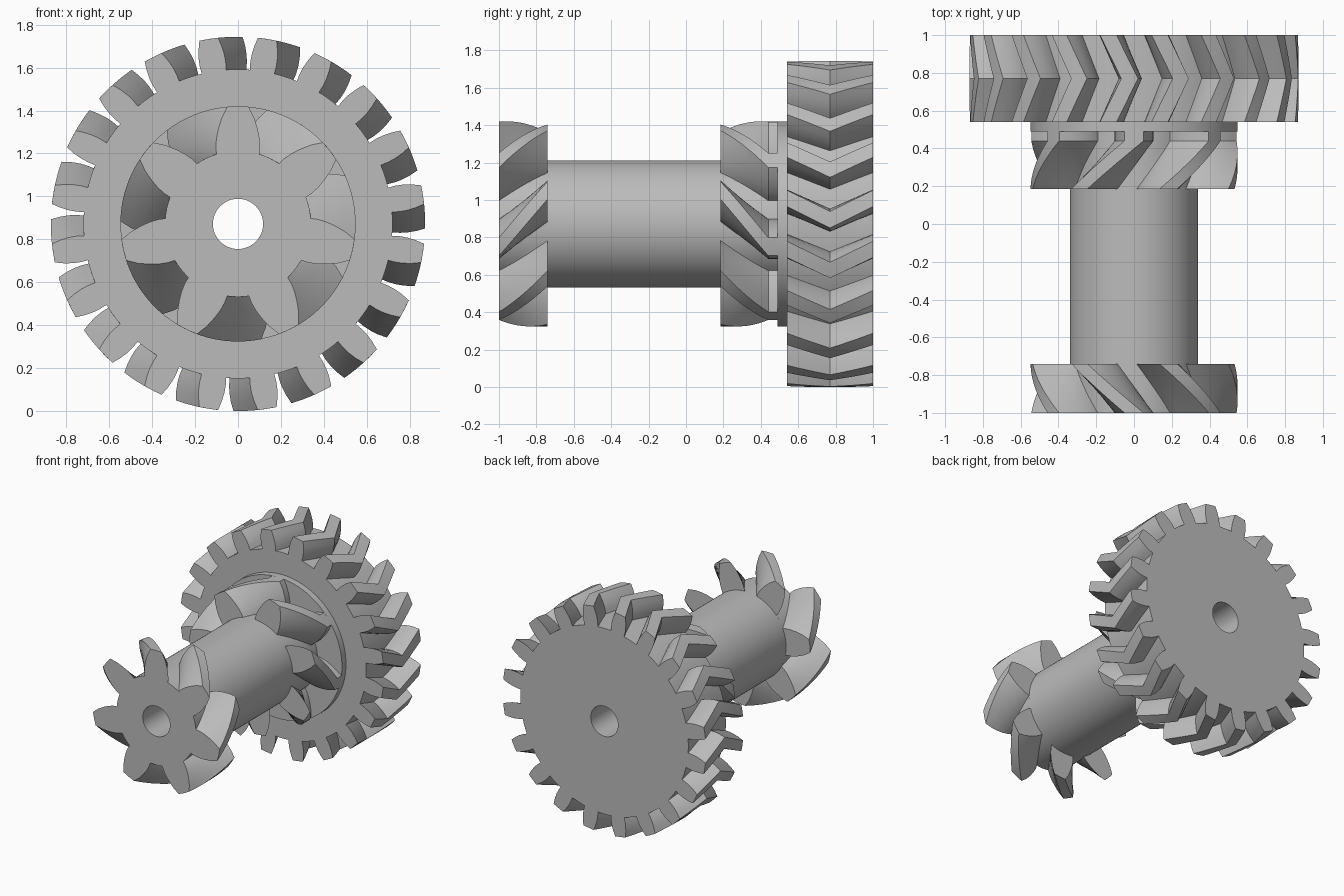
import bpy, bmesh
from math import cos, sin, radians

AXIS_Z = 0.872
BORE = 0.117

old = bpy.data.objects.get("Cube")
if old:
    bpy.data.objects.remove(old, do_unlink=True)

grey = bpy.data.materials.new("plain grey")
grey.use_nodes = True
colour = (0.5, 0.5, 0.5, 1)
grey.diffuse_color = colour
grey.node_tree.nodes["Principled BSDF"].inputs["Base Color"].default_value = colour


def circle(radius, sides=96):
    return [(radius, 360 * i / sides) for i in range(sides)]


def gear_profile(teeth, offset, flank):
    """Polar outline; flank lists (radius, half angle) from root to tip."""
    pitch = 360 / teeth
    root, tip = flank[0], flank[-1]
    gap = pitch - 2 * root[1]
    points = []
    for i in range(teeth):
        mid = offset + i * pitch
        points += [(r, mid - a) for r, a in flank]
        points.append((tip[0], mid))
        points += [(r, mid + a) for r, a in reversed(flank)]
        points += [(root[0], mid + root[1] + gap * k / 4) for k in (1, 2, 3)]
    return points


def twist(y0, y1, a0, a1, steps):
    return [(y0 + (y1 - y0) * i / steps, a0 + (a1 - a0) * i / steps)
            for i in range(steps + 1)]


def loft(bm, profile, stations):
    """Sweep an outline along y with a twist; returns its two end loops."""
    rings = []
    for y, turn in stations:
        rings.append([bm.verts.new((r * cos(radians(a + turn)), y,
                                    AXIS_Z + r * sin(radians(a + turn))))
                      for r, a in profile])
    n = len(profile)
    for low, high in zip(rings, rings[1:]):
        for i in range(n):
            j = (i + 1) % n
            bm.faces.new((low[i], low[j], high[j], high[i]))
    return [[bm.edges.get((ring[i], ring[(i + 1) % n])) for i in range(n)]
            for ring in (rings[0], rings[-1])]


def make_part(name, profile, stations, capped=True):
    bm = bmesh.new()
    outer = loft(bm, profile, stations)
    if capped:
        ends = [(stations[0][0], 0), (stations[-1][0], 0)]
        inner = loft(bm, circle(BORE, 48), ends)
        for a, b in zip(outer, inner):
            bmesh.ops.triangle_fill(bm, edges=a + b, use_beauty=True)
    bmesh.ops.recalc_face_normals(bm, faces=bm.faces[:])
    mesh = bpy.data.meshes.new(name)
    bm.to_mesh(mesh)
    bm.free()
    mesh.materials.append(grey)
    obj = bpy.data.objects.new(name, mesh)
    bpy.context.collection.objects.link(obj)
    bpy.ops.object.select_all(action='DESELECT')
    obj.select_set(True)
    bpy.context.view_layer.objects.active = obj
    bpy.ops.object.shade_smooth_by_angle(angle=radians(28))
    return obj


# Large herringbone wheel
wheel = gear_profile(20, 9, [(0.72, 4.6), (0.755, 4.65), (0.79, 4.4),
                             (0.83, 3.8), (0.872, 2.9)])
make_part("herringbone_wheel", wheel,
          twist(0.54, 0.77, 0, -7.5, 6) + twist(0.77, 1, -7.5, 0, 6)[1:])

# Two small helical pinions with opposite twist
pinion = gear_profile(7, 90, [(0.34, 17.1), (0.37, 16.2), (0.41, 14.2),
                              (0.45, 11.8), (0.5, 8.7), (0.548, 5.2)])
make_part("front_pinion", pinion, twist(-1, -0.74, 0, 32, 16))
make_part("rear_pinion", pinion,
          twist(0.185, 0.44, 32, 0, 16) + [(0.49, 0)])

# Shaft between the pinions, and collar against the wheel
make_part("shaft", circle(0.34), [(-0.74, 0), (0.185, 0)], capped=False)
make_part("collar", circle(0.548), [(0.49, 0), (0.54, 0)])

# Bore lining along the shaft
make_part("shaft_bore", circle(BORE, 48), [(-0.74, 0), (0.185, 0)], capped=False)
bpy.data.objects["shaft_bore"].data.flip_normals()
